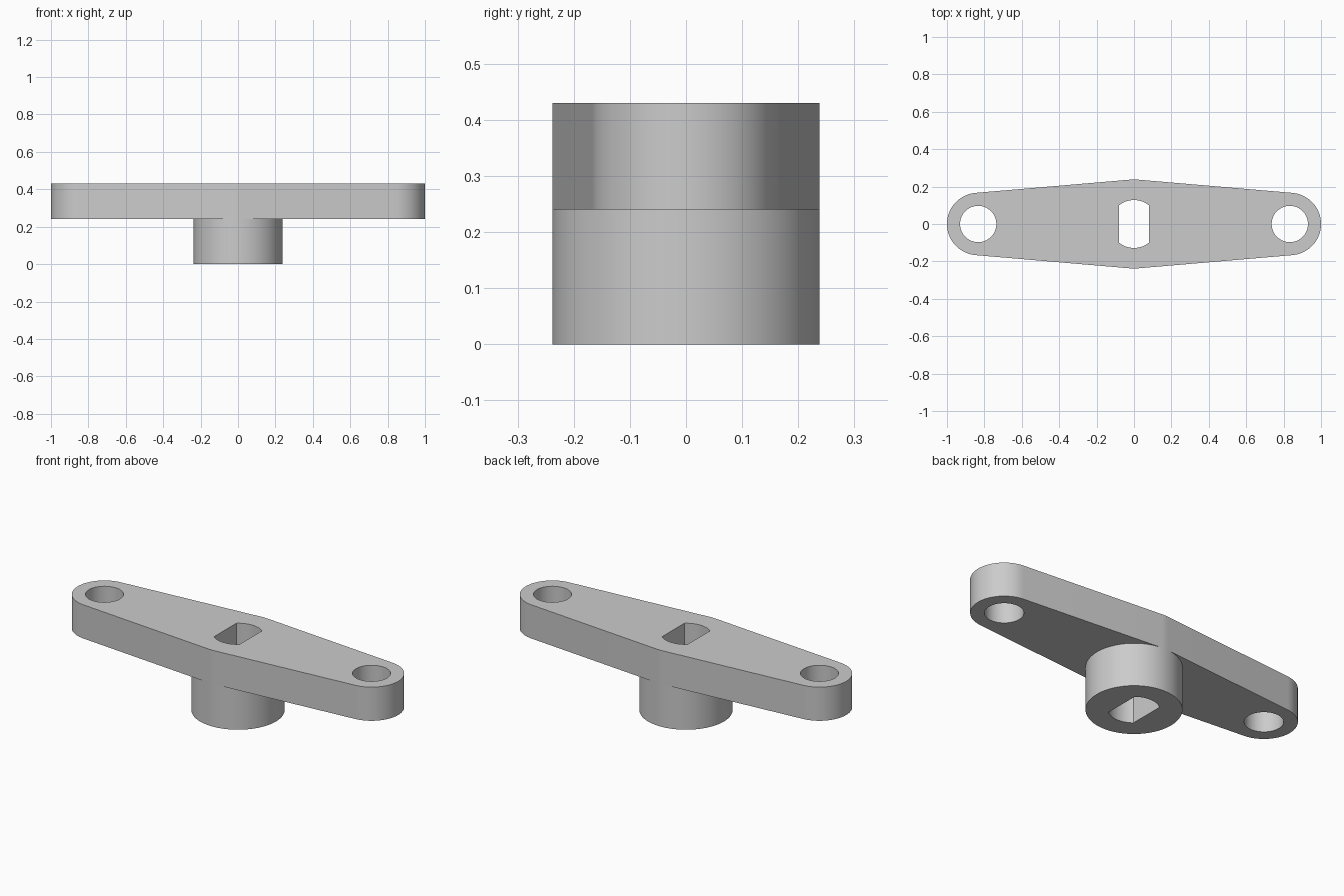
import bpy, bmesh
from math import pi, sin, cos, asin

if "Cube" in bpy.data.objects:
    bpy.data.objects.remove(bpy.data.objects["Cube"])

HUB_R, END_R, END_X, HOLE_R = 0.238, 0.167, 0.833, 0.097
SLOT_R, SLOT_X = 0.128, 0.08
PLATE_Z, TOP_Z = 0.24, 0.43

grey = bpy.data.materials.new("plain grey")
grey.use_nodes = True
colour = (0.6, 0.6, 0.6, 1)
grey.diffuse_color = colour
grey.node_tree.nodes["Principled BSDF"].inputs["Base Color"].default_value = colour


def arc(cx, radius, start, end, steps):
    angles = [start + (end - start) * i / steps for i in range(steps + 1)]
    return [(cx + radius * cos(a), radius * sin(a)) for a in angles]


def circle(cx, radius):
    return arc(cx, radius, 0, 2 * pi, 96)[:-1]


def extrude_profile(name, loops, bottom, top):
    """Fill the first loop, with the others as holes, and give it height."""
    curve = bpy.data.curves.new(name, "CURVE")
    curve.dimensions = "2D"
    curve.fill_mode = "BOTH"
    curve.extrude = (top - bottom) / 2
    for loop in loops:
        spline = curve.splines.new("POLY")
        spline.points.add(len(loop) - 1)
        for point, (x, y) in zip(spline.points, loop):
            point.co = (x, y, 0, 1)
        spline.use_cyclic_u = True
    obj = bpy.data.objects.new(name, curve)
    obj.location.z = (top + bottom) / 2
    bpy.context.scene.collection.objects.link(obj)
    bpy.ops.object.select_all(action="DESELECT")
    obj.select_set(True)
    bpy.context.view_layer.objects.active = obj
    bpy.ops.object.convert(target="MESH")
    obj = bpy.context.view_layer.objects.active
    # Join walls to caps so that the shading is clean
    bm = bmesh.new()
    bm.from_mesh(obj.data)
    bmesh.ops.remove_doubles(bm, verts=bm.verts, dist=0.0001)
    bmesh.ops.recalc_face_normals(bm, faces=bm.faces)
    bm.to_mesh(obj.data)
    bm.free()
    obj.data.materials.clear()
    obj.data.materials.append(grey)
    bpy.ops.object.shade_smooth_by_angle(angle=pi / 6)
    return obj


# Double-flat shaft slot shared by plate and hub
flat = asin(SLOT_X / SLOT_R)
slot = (arc(0, SLOT_R, pi / 2 - flat, pi / 2 + flat, 16)
        + arc(0, SLOT_R, 3 * pi / 2 - flat, 3 * pi / 2 + flat, 16))

# Tapered arm outline: straight sides tangent to hub and round ends
t = pi / 2 - asin((HUB_R - END_R) / END_X)
outline = (arc(END_X, END_R, -t, t, 48)
           + arc(0, HUB_R, t, pi - t, 6)
           + arc(-END_X, END_R, pi - t, pi + t, 48)
           + arc(0, HUB_R, pi + t, 2 * pi - t, 6))

extrude_profile("arm_plate",
                [outline, slot, circle(END_X, HOLE_R), circle(-END_X, HOLE_R)],
                PLATE_Z, TOP_Z)

# Round hub below the plate
extrude_profile("hub", [circle(0, HUB_R), slot], 0, PLATE_Z)
